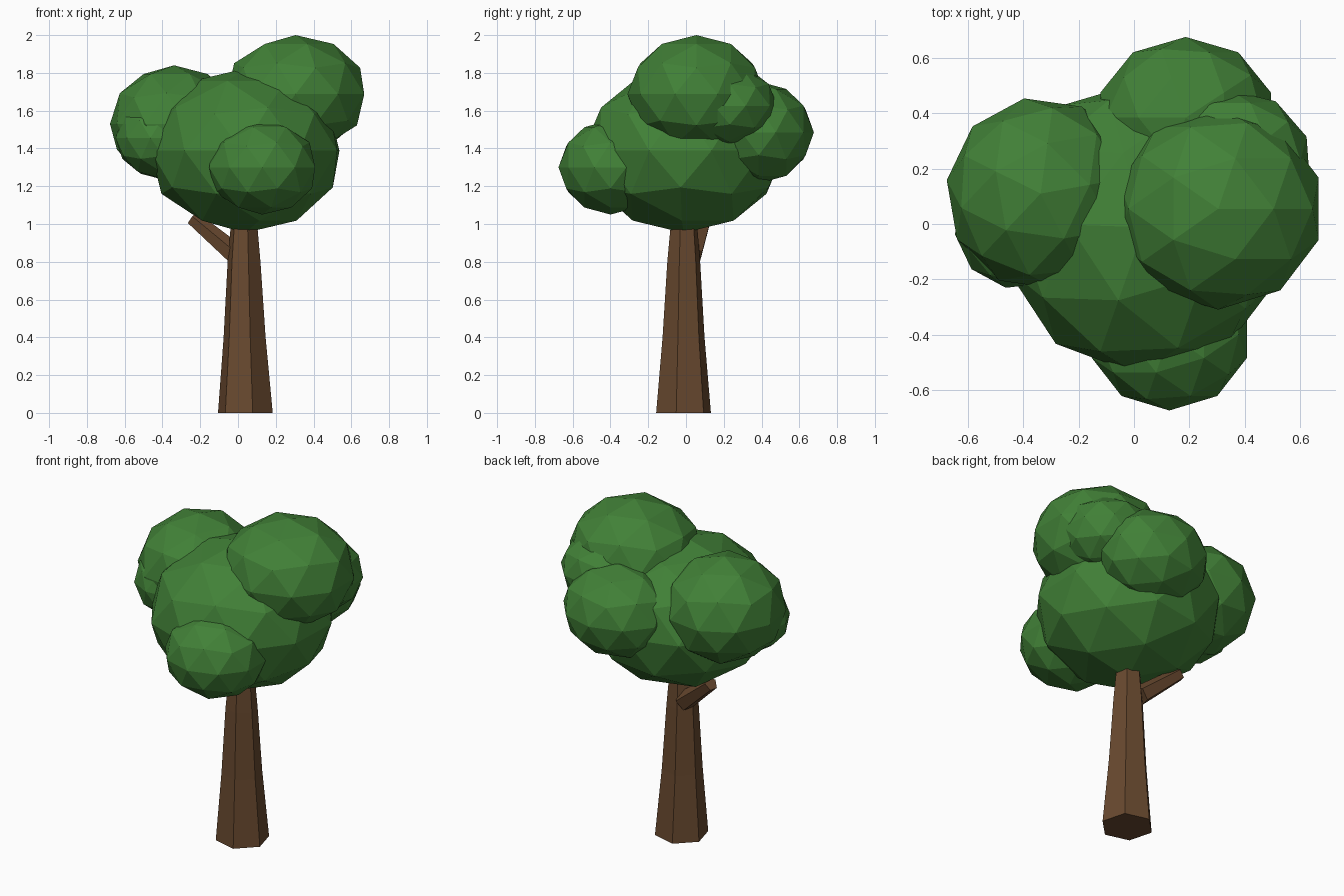
import bpy
import bmesh
from math import radians
from mathutils import Matrix, Vector

cube = bpy.data.objects.get("Cube")
if cube:
    bpy.data.objects.remove(cube, do_unlink=True)


def make_material(name, rgb):
    mat = bpy.data.materials.new(name)
    mat.use_nodes = True
    mat.diffuse_color = (*rgb, 1)
    mat.node_tree.nodes["Principled BSDF"].inputs["Base Color"].default_value = (*rgb, 1)
    return mat


def add_object(name, bm, mat):
    bmesh.ops.recalc_face_normals(bm, faces=bm.faces)
    mesh = bpy.data.meshes.new(name)
    bm.to_mesh(mesh)
    bm.free()
    mesh.materials.append(mat)
    obj = bpy.data.objects.new(name, mesh)
    bpy.context.collection.objects.link(obj)
    return obj


def tapered_limb(name, rings, sides, phase, mat):
    """Loft a closed limb through rings of (centre, radius)."""
    bm = bmesh.new()
    path = [Vector(c) for c, r in rings]
    axis = path[-1] - path[0]
    # Upright limbs keep level rings; slanted ones turn them along the axis
    turn = axis.to_track_quat("Z", "Y") if abs(axis.x) > 0.1 else Matrix.Identity(3).to_quaternion()
    loops = []
    for centre, (_, radius) in zip(path, rings):
        loop = []
        for i in range(sides):
            spin = Matrix.Rotation(radians(phase + 360 * i / sides), 3, "Z")
            loop.append(bm.verts.new(centre + turn @ (spin @ Vector((radius, 0, 0)))))
        loops.append(loop)
    for low, high in zip(loops, loops[1:]):
        for i in range(sides):
            j = (i + 1) % sides
            bm.faces.new((low[i], low[j], high[j], high[i]))
    bm.faces.new(loops[0][::-1])
    bm.faces.new(loops[-1])
    return add_object(name, bm, mat)


def leaf_clump(name, centre, radii, spin, mat):
    """Faceted, slightly squashed ball of leaves."""
    bm = bmesh.new()
    bmesh.ops.create_icosphere(bm, subdivisions=2, radius=1)
    shape = (Matrix.Translation(centre) @ Matrix.Diagonal((*radii, 1))
             @ Matrix.Rotation(radians(spin), 4, "Z"))
    bmesh.ops.transform(bm, matrix=shape, verts=bm.verts)
    return add_object(name, bm, mat)


bark = make_material("bark brown", (0.138, 0.066, 0.028))
leaves = make_material("leaf green", (0.053, 0.218, 0.038))

# Trunk and side branch
tapered_limb("trunk", [
    ((0.039, -0.013, 0.0), 0.150),
    ((0.035, -0.013, 0.4), 0.115),
    ((0.032, -0.012, 0.8), 0.090),
    ((0.032, -0.010, 1.2), 0.054),
], 6, -15, bark)
tapered_limb("side_branch", [
    ((-0.015, 0.035, 0.84), 0.058),
    ((-0.24, 0.1, 1.03), 0.040),
], 5, 20, bark)

# Crown
clumps = [
    ("main_leaves", (0.037, -0.012, 1.388), (0.52, 0.535, 0.435), 34),
    ("top_leaves", (0.305, 0.055, 1.687), (0.382, 0.365, 0.313), 0),
    ("right_leaves", (-0.338, 0.11, 1.53), (0.343, 0.35, 0.31), 10),
    ("front_leaves", (0.128, -0.40, 1.30), (0.295, 0.275, 0.25), 36),
    ("back_leaves", (0.187, 0.385, 1.485), (0.325, 0.292, 0.27), 36),
    ("upper_back_leaves", (0.365, 0.215, 1.625), (0.28, 0.27, 0.22), 40),
    ("lower_right_leaves", (-0.42, -0.01, 1.455), (0.23, 0.225, 0.21), 25),
]
for name, centre, radii, spin in clumps:
    leaf_clump(name, centre, radii, spin, leaves)
